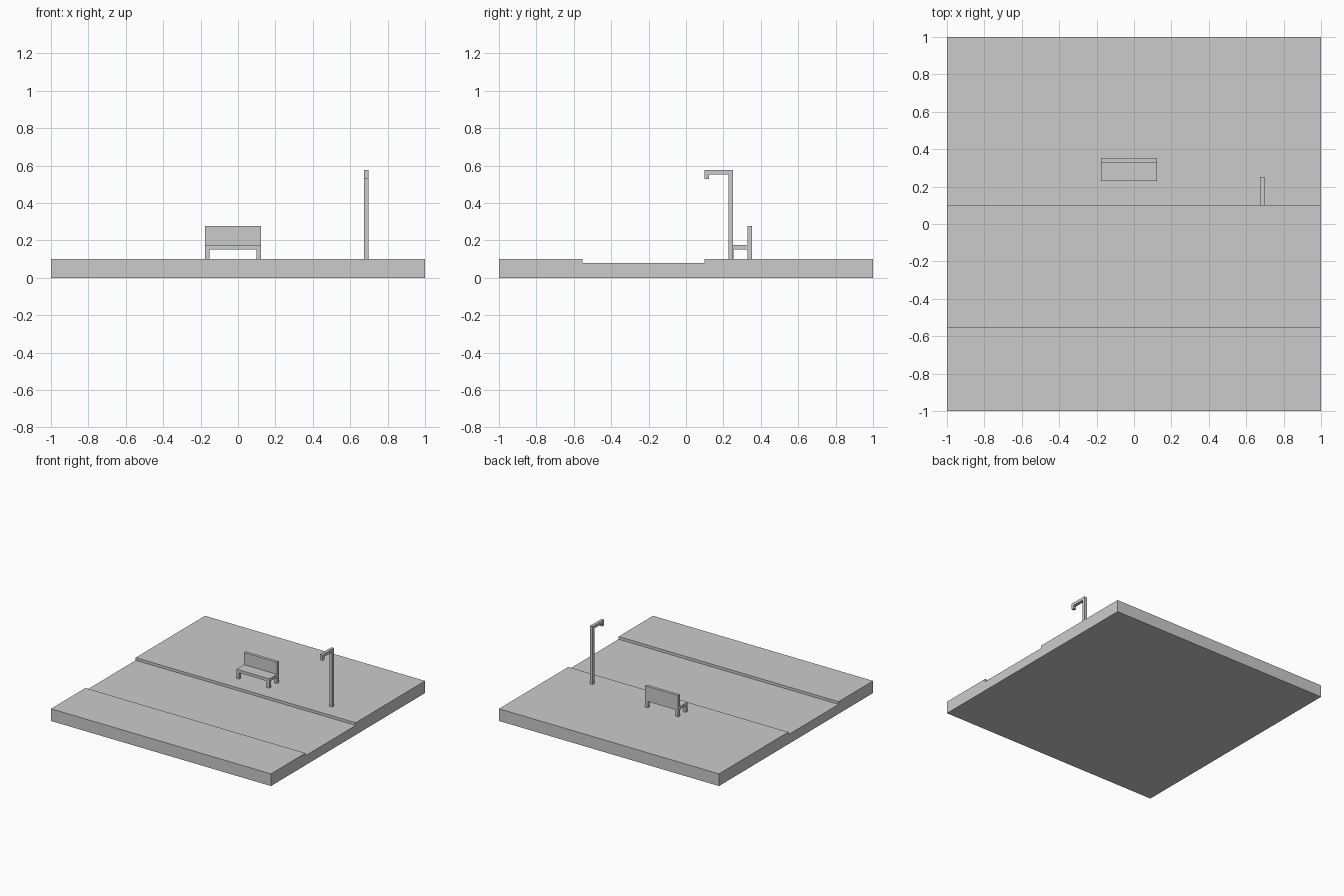
import bpy

if "Cube" in bpy.data.objects:
    bpy.data.objects.remove(bpy.data.objects["Cube"])

def extrude_profile(name, profile, x0, x1):
    """Extrude a (y, z) outline along x between x0 and x1."""
    n = len(profile)
    verts = [(x, y, z) for x in (x0, x1) for y, z in profile]
    faces = [tuple(reversed(range(n))), tuple(range(n, 2 * n))]
    faces += [(i, (i + 1) % n, n + (i + 1) % n, n + i) for i in range(n)]
    mesh = bpy.data.meshes.new(name)
    mesh.from_pydata(verts, [], faces)
    mesh.update()
    obj = bpy.data.objects.new(name, mesh)
    bpy.context.collection.objects.link(obj)
    return obj

# Ground slab with the sunken road
extrude_profile("ground_with_road", [
    (-1, 0), (1, 0), (1, 0.1), (0.1, 0.1), (0.1, 0.078),
    (-0.553, 0.078), (-0.553, 0.1), (-1, 0.1)], -1, 1)

# Bench seat and backrest
extrude_profile("bench_seat_and_back", [
    (0.23, 0.152), (0.352, 0.152), (0.352, 0.276),
    (0.328, 0.276), (0.328, 0.176), (0.23, 0.176)], -0.176, 0.124)

# Four bench legs
for side, x in (("left", -0.176), ("right", 0.1)):
    for end, y in (("front", 0.23), ("back", 0.328)):
        extrude_profile(f"bench_{end}_{side}_leg", [
            (y, 0.1), (y + 0.024, 0.1), (y + 0.024, 0.152), (y, 0.152)],
            x, x + 0.024)

# Street lamp: post, arm and hanging head
extrude_profile("street_lamp", [
    (0.226, 0.1), (0.25, 0.1), (0.25, 0.576), (0.1, 0.576),
    (0.1, 0.528), (0.124, 0.528), (0.124, 0.552), (0.226, 0.552)],
    0.674, 0.698)
